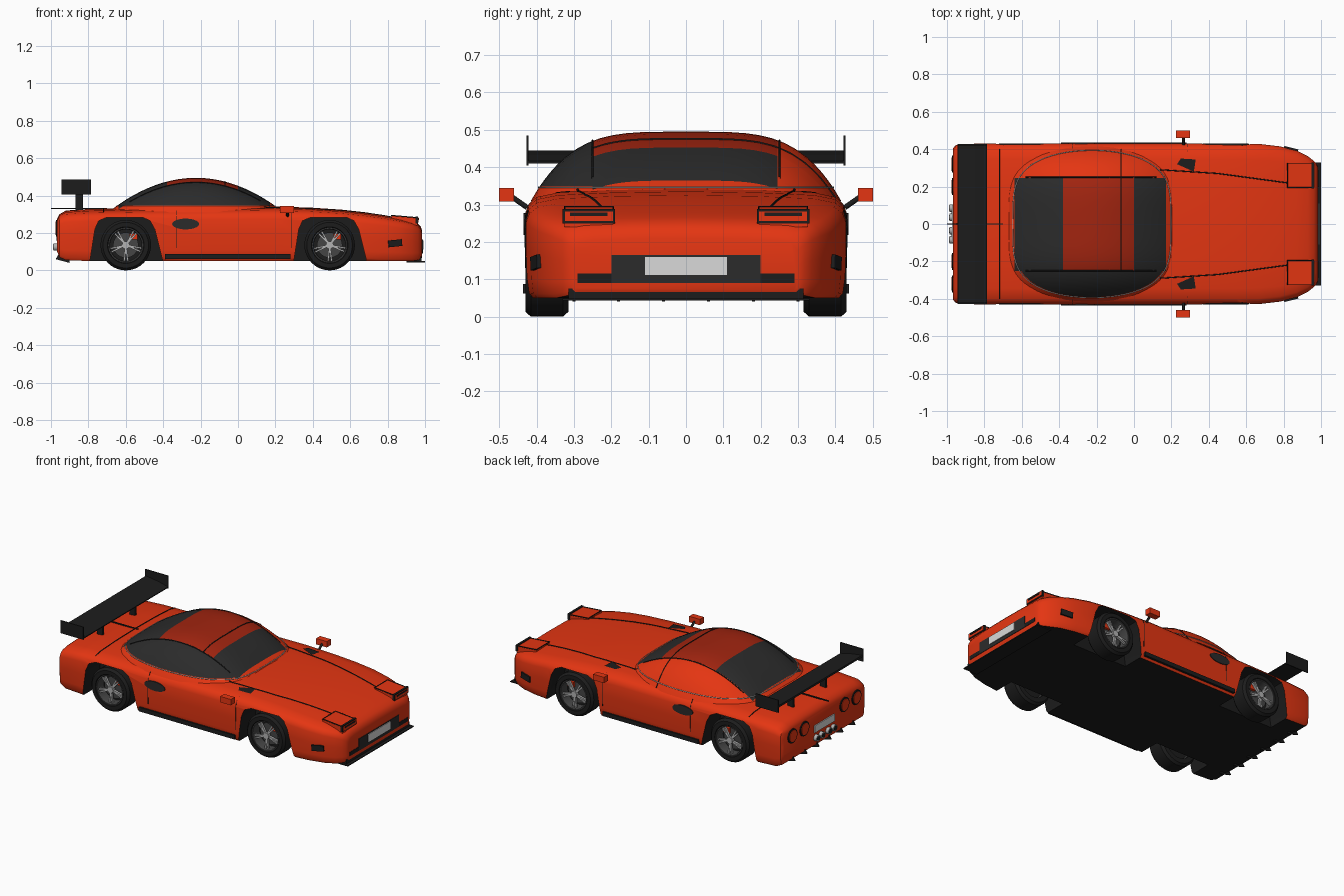
import bpy, bmesh, math
from mathutils import Vector, Matrix
from mathutils.bvhtree import BVHTree

if "Cube" in bpy.data.objects:
    bpy.data.objects.remove(bpy.data.objects["Cube"])


def mat(name, r, g, b):
    m = bpy.data.materials.new(name)
    m.use_nodes = True
    m.diffuse_color = (r, g, b, 1)
    m.node_tree.nodes["Principled BSDF"].inputs["Base Color"].default_value = (r, g, b, 1)
    return m


RED = mat("red_paint", .78, .036, .006)
ROOF = mat("dark_red_roof", .36, .018, .005)
BLACK = mat("black_trim", .012, .012, .012)
GLASS = mat("tinted_glass", .024, .024, .024)
GREY = mat("dark_grey_metal", .06, .06, .06)
SILVER = mat("silver", .45, .45, .45)
WHITE = mat("plate_white", .7, .7, .7)


def finish(name, bm, mats, smooth=0):
    bmesh.ops.recalc_face_normals(bm, faces=bm.faces)
    me = bpy.data.meshes.new(name)
    bm.to_mesh(me)
    bm.free()
    ob = bpy.data.objects.new(name, me)
    bpy.context.collection.objects.link(ob)
    for m in mats:
        me.materials.append(m)
    if smooth:
        activate(ob)
        bpy.ops.object.shade_smooth_by_angle(angle=math.radians(smooth))
    return ob


def activate(ob):
    bpy.ops.object.select_all(action='DESELECT')
    ob.select_set(True)
    bpy.context.view_layer.objects.active = ob


def box(name, x0, x1, y0, y1, z0, z1, m):
    return prism(name, [(x0, z0), (x1, z0), (x1, z1), (x0, z1)], y0, y1, m)


def prism(name, pts, y0, y1, m):
    """Extrude an x-z outline along y."""
    bm = bmesh.new()
    a, b = [[bm.verts.new((x, y, z)) for x, z in pts] for y in (y0, y1)]
    bm.faces.new(a)
    bm.faces.new(b)
    for i in range(len(pts)):
        j = (i + 1) % len(pts)
        bm.faces.new((a[i], a[j], b[j], b[i]))
    return finish(name, bm, [m])


def disc(name, centre, r, depth, axis, m, squash=1):
    bm = bmesh.new()
    turn = Matrix.Rotation(math.pi / 2, 4, 'Y' if axis == 'x' else 'X')
    place = Matrix.Translation(centre) @ Matrix.Diagonal((1, 1, squash, 1)) @ turn
    bmesh.ops.create_cone(bm, cap_ends=True, segments=28, radius1=r, radius2=r, depth=depth, matrix=place)
    return finish(name, bm, [m], 40)


def lathe(name, profile, centre, side, m, n=40):
    """Revolve a closed (radius, y) profile around the y axis."""
    bm = bmesh.new()
    rings = []
    for i in range(n):
        a = math.tau * i / n
        rings.append([bm.verts.new(Vector(centre) + Vector((r * math.cos(a), side * y, r * math.sin(a))))
                      for r, y in profile])
    k = len(profile)
    for i in range(n):
        p, q = rings[i], rings[(i + 1) % n]
        for j in range(k):
            bm.faces.new((p[j], p[(j + 1) % k], q[(j + 1) % k], q[j]))
    return finish(name, bm, [m], 35)


def line(name, pts, m, r=.003, closed=False):
    cu = bpy.data.curves.new(name, 'CURVE')
    cu.dimensions = '3D'
    cu.bevel_depth = r
    cu.bevel_resolution = 1
    sp = cu.splines.new('POLY')
    sp.points.add(len(pts) - 1)
    for p, co in zip(sp.points, pts):
        p.co = (*co, 1)
    sp.use_cyclic_u = closed
    cu.materials.append(m)
    ob = bpy.data.objects.new(name, cu)
    bpy.context.collection.objects.link(ob)


# Body shell: sections of (x, half width, top, bottom)
stations = [(-.967, .405, .275, .10), (-.955, .42, .30, .07), (-.92, .428, .32, .055), (-.8, .43, .328, .05),
            (-.6, .43, .332, .05), (-.2, .43, .338, .05), (.2, .43, .342, .05), (.4, .43, .335, .05),
            (.55, .43, .325, .05), (.67, .428, .312, .05), (.78, .415, .296, .05), (.87, .392, .279, .05),
            (.93, .362, .265, .05), (.962, .337, .25, .055), (.978, .318, .233, .06), (.985, .30, .21, .07)]
# Half outline from roof centre to floor: (width factor, height factor)
outline = [(0, 1), (.45, .99), (.8, .965), (.93, .925), (.98, .86), (1, .77), (1, .5), (.995, .2), (.985, .05), (.96, 0)]
bm = bmesh.new()
rings = []
for x, w, t, b in stations:
    half = [(w * f, b + (t - b) * g) for f, g in outline]
    full = half + [(-y, z) for y, z in half[:0:-1]]
    rings.append([bm.verts.new((x, y, z)) for y, z in full])
for p, q in zip(rings, rings[1:]):
    for j in range(len(p)):
        k = (j + 1) % len(p)
        bm.faces.new((p[j], p[k], q[k], q[j]))
bm.faces.new(rings[0])
bm.faces.new(rings[-1])
bmesh.ops.recalc_face_normals(bm, faces=bm.faces)
for f in bm.faces:
    f.material_index = int(f.normal.z < -.7)
body = finish("body_shell", bm, [RED, BLACK])

# Wheel arches cut out of the shell
AXLES = {"rear": -.6, "front": .49}
arch = [(-.195, -.1), (-.19, .06), (-.165, .22), (-.145, .265), (-.1, .284), (.09, .284), (.13, .265), (.155, .22),
        (.195, .06), (.2, -.1)]
for cx in AXLES.values():
    for s in (-1, 1):
        cutter = prism("arch_cutter", [(cx + x, z) for x, z in arch], s * .28, s * .6, RED)
        cutter.data.materials.append(BLACK)
        for f in cutter.data.polygons:
            f.material_index = 1
        cutter.hide_render = True
        mod = body.modifiers.new("arch", 'BOOLEAN')
        mod.object = cutter
        mod.operation = 'DIFFERENCE'
        mod.solver = 'EXACT'
        activate(body)
        bpy.ops.object.modifier_apply(modifier=mod.name)
        bpy.data.objects.remove(cutter)
activate(body)
bpy.ops.object.shade_smooth_by_angle(angle=math.radians(35))

# Cabin dome, cut along the window edges
CX, U, V, Z0, H = -.225, .47, .415, .31, .185
bm = bmesh.new()
grid = []
for i in range(33):
    u = -math.cos(math.pi * i / 32) * .998
    vm = (1 - u * u) ** .25
    row = []
    for j in range(33):
        v = vm * math.sin(math.pi * (j / 32 - .5))
        row.append(bm.verts.new((CX + U * u, V * v, Z0 + H * max(0, 1 - u * u - v ** 4))))
    grid.append(row)
for p, q in zip(grid, grid[1:]):
    for j in range(32):
        bm.faces.new((p[j], q[j], q[j + 1], p[j + 1]))
cuts = [((x, 0, 0), (1, 0, 0)) for x in (-.64, -.38, 0, .17)]
cuts += [((0, y, 0), (0, 1, 0)) for y in (-.25, .245)]
cuts += [((-.56, -.36, 0), (1, .9, 0)), ((.1, -.36, 0), (1, -.5, 0)), ((0, 0, .35), (0, 0, 1))]
for co, no in cuts:
    bmesh.ops.bisect_plane(bm, geom=bm.verts[:] + bm.edges[:] + bm.faces[:], plane_co=co, plane_no=no)
for f in bm.faces:
    x, y, z = f.calc_center_median()
    if -.25 < y < .245:
        if -.64 < x < -.38 or 0 < x < .17:
            f.material_index = 2
        elif -.38 < x < 0:
            f.material_index = 1
    elif y < 0 and z > .35 and (x + .56) + .9 * (y + .36) > 0 and (x - .1) - .5 * (y + .36) < 0:
        f.material_index = 2
cabin = finish("cabin", bm, [RED, ROOF, GLASS], 40)
ring = []
for i in range(72):
    a = math.tau * i / 72
    c, s = math.cos(a), math.sin(a)
    ring.append((CX + U * .9 * c, math.copysign(V * .95 * abs(s) ** .5, s), .346))
line("window_base_trim", ring, SILVER, .0025, True)

# Surface lookup for seams and patches
bm = bmesh.new()
bm.from_mesh(body.data)
bm.from_mesh(cabin.data)
tree = BVHTree.FromBMesh(bm)
bm.free()


def drop(x, y, lift=.001):
    hit = tree.ray_cast(Vector((x, y, 2)), Vector((0, 0, -1)))[0]
    return (x, y, (hit.z if hit else .3) + lift)


def side_hit(x, z, s):
    hit = tree.ray_cast(Vector((x, 2 * s, z)), Vector((0, -s, 0)))[0]
    return (x, hit.y if hit else .43 * s, z)


def seam(name, a, b, n=16):
    pts = [Vector(a).lerp(Vector(b), i / n) for i in range(n + 1)]
    line(name, [drop(*p) for p in pts], BLACK)


seam("roof_seam", (-.07, -.25), (-.07, .4))
seam("deck_seam", (-.72, -.4), (-.72, .4))

for s, tag in ((-1, "right"), (1, "left")):
    seam(tag + "_roof_edge_seam", (-.58, .25 * s), (.12, .25 * s))
    seam(tag + "_hood_seam", (.14, .29 * s), (.45, .27 * s))
    seam(tag + "_hood_seam_front", (.45, .27 * s), (.82, .22 * s))
    for x in (-.33, .285):
        line(tag + "_door_seam", [side_hit(x, .12 + .02 * i, s) for i in range(11)], BLACK, .002)
    # Hood vent
    bm = bmesh.new()
    bm.faces.new([bm.verts.new(drop(x, y * s, .004)) for x, y in ((.23, .32), (.25, .35), (.33, .345), (.32, .28))])
    finish(tag + "_hood_vent", bm, [BLACK])
    # Side details
    disc(tag + "_side_intake", (-.28, .431 * s, .248), .072, .008, 'y', GLASS, .4)
    box(tag + "_side_skirt", -.39, .28, .42 * s, .436 * s, .062, .088, BLACK)
    marker = box(tag + "_side_marker", -.037, .037, -.006, .006, -.018, .018, BLACK)
    marker.location = (.84, .402 * s, .145)
    marker.rotation_euler = (0, -.1, -.24 * s)
    # Mirror
    box(tag + "_mirror", .225, .3, .46 * s, .5 * s, .308, .345, RED)
    line(tag + "_mirror_stalk", [(.265, .425 * s, .292), (.265, .465 * s, .32)], BLACK, .008)
    # Raised headlight
    prism(tag + "_headlight", [(.82, .26), (.82, .293), (.96, .281), (.96, .24)], .195 * s, .325 * s, RED)
    top = [(.82, .195 * s, .294), (.96, .195 * s, .282), (.96, .325 * s, .282), (.82, .325 * s, .294)]
    line(tag + "_headlight_outline", top, BLACK, .003, True)
    for part, d, y0, y1, z0, z1, m in (("frame", .963, .19, .33, .25, .288, BLACK),
                                       ("face", .966, .196, .324, .256, .282, RED),
                                       ("slit", .969, .21, .31, .27, .279, BLACK)):
        box(tag + "_headlight_" + part, .95, d, y0 * s, y1 * s, z0, z1, m)
    # Tail lights
    for y in (.2, .32):
        disc(tag + "_tail_light_ring", (-.967, y * s, .225), .045, .012, 'x', BLACK)
        disc(tag + "_tail_light", (-.969, y * s, .225), .036, .014, 'x', RED)
    # Exhausts
    for y in (.035, .085):
        disc(tag + "_exhaust", (-.965, y * s, .125), .02, .045, 'x', SILVER)
        disc(tag + "_exhaust_bore", (-.967, y * s, .125), .014, .045, 'x', BLACK)
    # Wing supports
    box(tag + "_wing_endplate", -.945, -.785, .421 * s, .427 * s, .405, .485, BLACK)
    box(tag + "_wing_strut", -.87, -.83, .155 * s, .17 * s, .32, .425, BLACK)
prism("rear_wing", [(-.943, .435), (-.94, .445), (-.85, .432), (-.785, .416), (-.785, .41), (-.86, .418)], -.424, .424, BLACK)
box("deck_rib", -1, -.7, -.004, .004, .328, .334, BLACK)

# Nose and tail plates
box("nose_grille", .96, .988, -.2, .2, .09, .165, GLASS)
box("nose_lower_slot", .95, .987, -.29, .29, .09, .115, BLACK)
box("front_plate", .97, .992, -.11, .11, .112, .16, WHITE)
box("front_valance", .9, .982, -.315, .315, .046, .075, BLACK)
box("front_splitter", .9, 1, -.33, .33, .043, .049, BLACK)
box("rear_plate", -.973, -.96, -.1, .1, .16, .205, WHITE)
for i in range(6):
    y = (i - 2.5) * .12
    prism("diffuser_fin", [(-.975, .06), (-.9, .04), (-.9, .08), (-.96, .085)], y - .004, y + .004, BLACK)

# Wheels
tyre = [(.092, .0), (.122, .0), (.135, .014), (.135, .1), (.122, .115), (.098, .115), (.092, .108)]
rim = [(.084, .02), (.094, .02), (.094, .112), (.088, .112), (.084, .1)]
for end, cx in AXLES.items():
    for s, tag in ((-1, "right"), (1, "left")):
        name = end + "_" + tag
        c = Vector((cx, .315 * s, .135))
        lathe(name + "_tyre", tyre, c, s, BLACK)
        lathe(name + "_rim", rim, c, s, GREY)
        disc(name + "_wheel_back", c + Vector((0, .04 * s, 0)), .088, .02, 'y', BLACK)
        disc(name + "_brake_disc", c + Vector((0, .06 * s, 0)), .068, .012, 'y', GREY)
        box(name + "_caliper", cx + .02, cx + .062, (.315 + .05) * s, (.315 + .082) * s, .165, .198, RED)
        disc(name + "_hub", c + Vector((0, .097 * s, 0)), .02, .022, 'y', SILVER)
        bm = bmesh.new()
        for i in range(5):
            for off in (-.11, .11):
                spin = Matrix.Rotation(math.tau * i / 5 + .3 + off, 4, 'Y')
                bmesh.ops.create_cube(bm, size=1, matrix=Matrix.Translation(c + Vector((0, .095 * s, 0))) @ spin
                                      @ Matrix.Translation((.05, 0, 0)) @ Matrix.Diagonal((.078, .014, .009, 1)))
        finish(name + "_spokes", bm, [SILVER])
